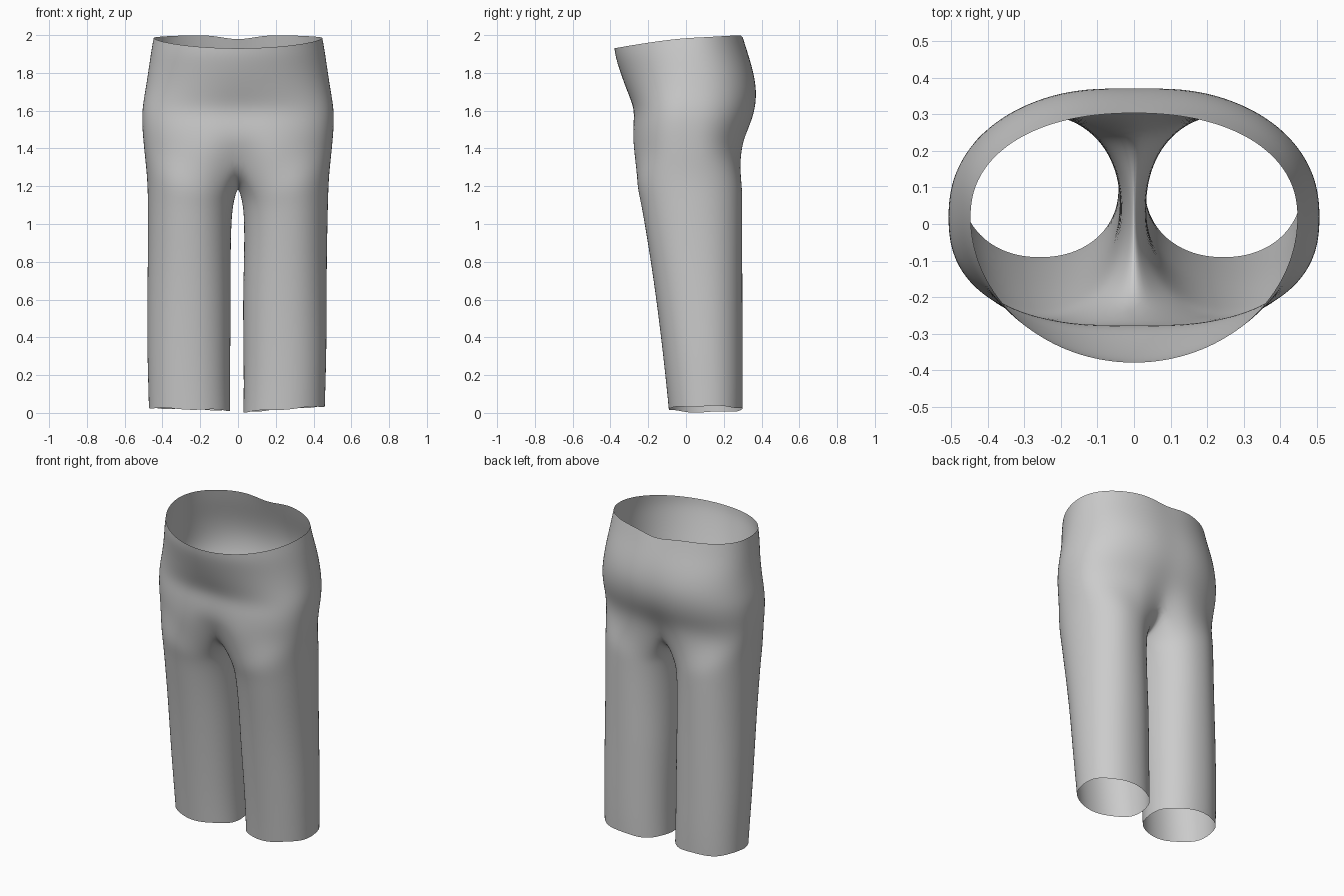
import bpy, bmesh
from math import sin, cos, pi, exp, radians

if "Cube" in bpy.data.objects:
    bpy.data.objects.remove(bpy.data.objects["Cube"])

OUT, INN = 23, 8          # columns on the outer wrap and on the inner thigh
SPAN = radians(132)       # leg angle at which the centre seam is met

# leg sections: z, inner x, outer x, front y, back y, outer lift
LEGS = [(0.02, .034, .467, -.092, .300, 0), (0.14, .036, .470, -.104, .302, 0),
        (0.35, .034, .476, -.127, .301, 0), (0.60, .031, .476, -.158, .300, 0),
        (0.82, .035, .475, -.190, .299, 0), (1.00, .034, .476, -.220, .299, 0),
        (1.10, .026, .478, -.240, .299, .03), (1.16, .011, .482, -.262, .299, .09)]
# torso sections: z, half width, front y, back y, front/back squareness, front/back centre dent
TORSO = [(1.36, .494, -.288, .303, 2.5, 2.4, .050, .050),
         (1.45, .503, -.289, .318, 2.5, 2.3, .014, .022),
         (1.53, .509, -.284, .350, 2.5, 2.3, .006, .012),
         (1.61, .508, -.276, .373, 2.45, 2.3, .004, .008),
         (1.70, .493, -.311, .381, 2.15, 2.3, 0, .008),
         (1.80, .477, -.348, .363, 2.0, 2.3, 0, .004),
         (1.90, .462, -.374, .328, 2.0, 2.2, 0, 0),
         (1.97, .448, -.380, .304, 2.0, 2.2, 0, 0)]


def spow(v, n):
    return (1 if v >= 0 else -1) * abs(v) ** (2 / n)


def leg_angle(i):
    if i < OUT:
        return -SPAN + 2 * SPAN * i / (OUT - 1)
    return SPAN + (2 * pi - 2 * SPAN) * (i - OUT + 1) / (INN + 1)


def leg_point(row, i, side):
    z, xi, xo, yf, yb, lift = row
    a = leg_angle(i)
    x = (xi + xo) / 2 + (xo - xi) / 2 * spow(cos(a), 2.15)
    y = (yf + yb) / 2 + (yb - yf) / 2 * spow(sin(a), 2.15)
    z += lift * (1 + cos(a)) / 2
    if z < 0.1:           # uneven hem
        z += (0.016 if side > 0 else 0.007) * cos(a) + .004 * sin(5 * a)
    drift = -.006 * min(1, max(0, (1.1 - z) / .5))
    return (side * x + drift, y, z)


def torso_point(row, i, side):
    z, w, yf, yb, nf, nb, df, db = row
    a = -pi / 2 + pi * i / (OUT - 1)
    n = nf if a < 0 else nb
    x = 0 if i in (0, OUT - 1) else w * spow(cos(a), n)
    near = exp(-(x / .1) ** 2)
    s = spow(sin(a), n)
    y = .02 + (-s * (yf - .02) + df * near if a < 0 else s * (yb - .02) - db * near)
    if z > 1.85:          # waistline drops at the front and dips at the back
        k = (z - 1.85) / .12
        z += k * (.015 - .055 * max(0, -sin(a)) ** 1.3 + .016 * max(0, sin(a)) - .026 * near * (a > 0))
    return (side * x, y, z)


def crotch_point(i):
    u = (i - OUT + 1) / (INN + 1)
    return (0, .253 - .491 * u, 1.36 - .172 * sin(pi * u) ** .75)


bm = bmesh.new()
for side in (1, -1):
    rows = [[bm.verts.new(leg_point(r, i, side)) for i in range(OUT + INN)] for r in LEGS]
    rows.append([bm.verts.new(torso_point(TORSO[0], i, side) if i < OUT else crotch_point(i))
                 for i in range(OUT + INN)])
    # leg tube up to the crotch seam
    for lo, hi in zip(rows, rows[1:]):
        for i in range(OUT + INN):
            j = (i + 1) % (OUT + INN)
            bm.faces.new((lo[i], lo[j], hi[j], hi[i]))
    # half of the seat, hips and waist
    lo = rows[-1]
    for r in TORSO[1:]:
        hi = [bm.verts.new(torso_point(r, i, side)) for i in range(OUT)]
        for i in range(OUT - 1):
            bm.faces.new((lo[i], lo[i + 1], hi[i + 1], hi[i]))
        lo = hi

# sew the two halves along the centre seam
seam = [v for v in bm.verts if abs(v.co.x) < 1e-6]
bmesh.ops.remove_doubles(bm, verts=seam, dist=1e-4)
bmesh.ops.recalc_face_normals(bm, faces=bm.faces)
for f in bm.faces:
    f.smooth = True
mesh = bpy.data.meshes.new("trousers")
bm.to_mesh(mesh)
bm.free()
trousers = bpy.data.objects.new("trousers", mesh)
bpy.context.collection.objects.link(trousers)
sub = trousers.modifiers.new("smooth_cloth", 'SUBSURF')
sub.levels = sub.render_levels = 2
